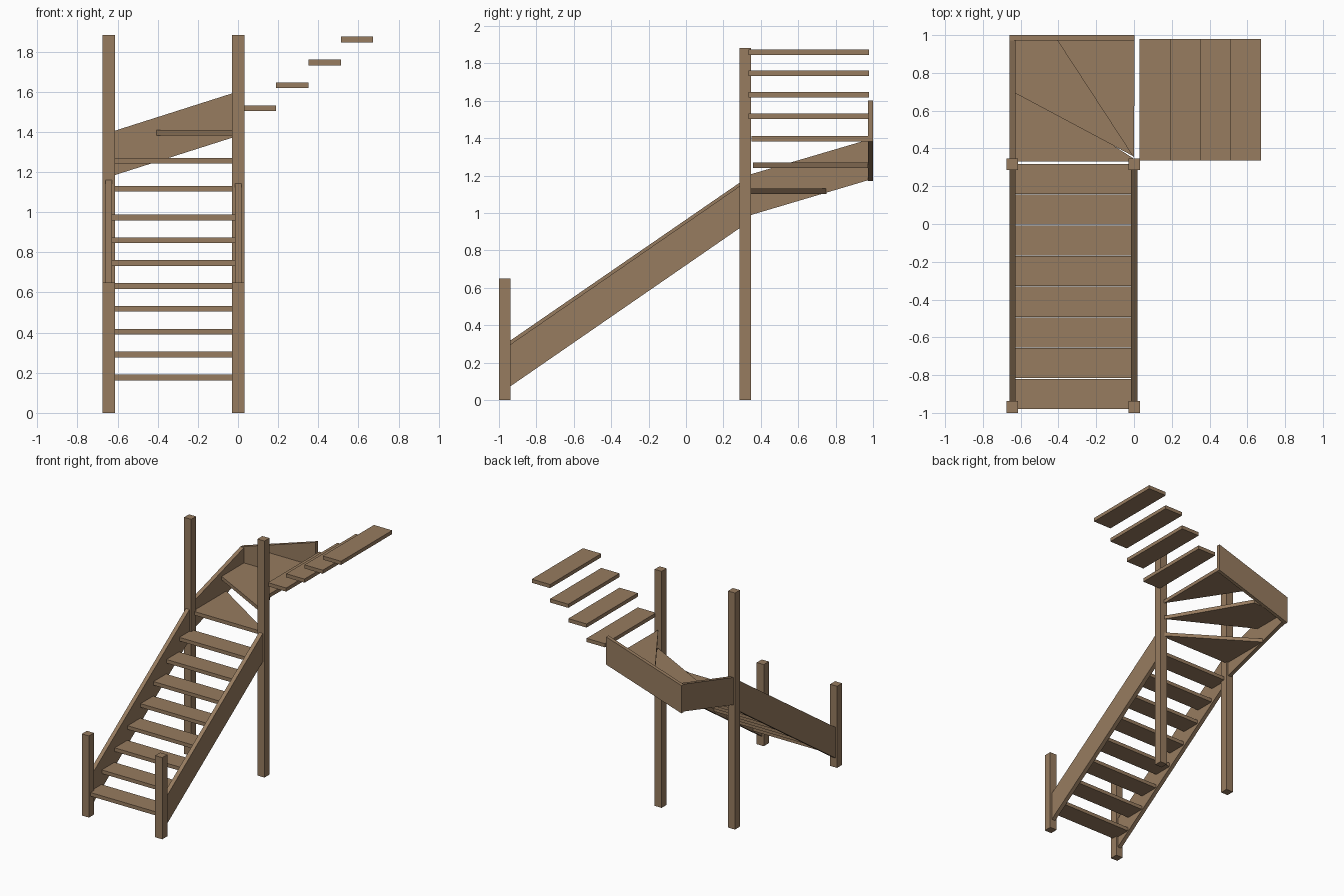
import bpy, bmesh
from mathutils import Vector

if "Cube" in bpy.data.objects:
    bpy.data.objects.remove(bpy.data.objects["Cube"])

wood = bpy.data.materials.new("brown wood")
wood.diffuse_color = (0.31, 0.2, 0.115, 1)
wood.use_nodes = True
wood.node_tree.nodes["Principled BSDF"].inputs["Base Color"].default_value = wood.diffuse_color


def prism(name, outline, offset):
    """Extrude a planar outline of 3D points along an offset vector."""
    bm = bmesh.new()
    lower = [bm.verts.new(p) for p in outline]
    upper = [bm.verts.new(Vector(p) + Vector(offset)) for p in outline]
    n = len(outline)
    bm.faces.new(lower)
    bm.faces.new(upper[::-1])
    for i in range(n):
        j = (i + 1) % n
        bm.faces.new((lower[j], lower[i], upper[i], upper[j]))
    bmesh.ops.recalc_face_normals(bm, faces=bm.faces)
    mesh = bpy.data.meshes.new(name)
    bm.to_mesh(mesh)
    bm.free()
    mesh.materials.append(wood)
    obj = bpy.data.objects.new(name, mesh)
    bpy.context.collection.objects.link(obj)
    return obj


def tread(name, plan, z, thick=0.029):
    return prism(name, [(x, y, z - thick / 2) for x, y in plan], (0, 0, thick))


def rect(x0, x1, y0, y1):
    return [(x0, y0), (x1, y0), (x1, y1), (x0, y1)]


def side_board(name, x0, x1, y0, y1, low0, high0, low1, high1):
    return prism(name, [(x0, y0, low0), (x0, y1, low1), (x0, y1, high1), (x0, y0, high0)],
                 (x1 - x0, 0, 0))


# Newel posts: short in front, tall at the turn
for side, x0, x1 in (("left", -0.675, -0.613), ("right", -0.029, 0.033)):
    for place, y0, y1, top in (("front", -1.0, -0.937, 0.65), ("turn", 0.286, 0.348, 1.883)):
        prism(f"{side}_{place}_post", [(x, y, 0) for x, y in rect(x0, x1, y0, y1)], (0, 0, top))

# Sloping side boards of the lower flight
side_board("right_stringer", -0.015, 0.018, -0.945, 0.29, 0.069, 0.293, 0.921, 1.146)
side_board("left_stringer", -0.66, -0.628, -0.945, 0.29, 0.069, 0.314, 0.921, 1.164)

# Boards around the turn
side_board("left_turn_stringer", -0.66, -0.628, 0.34, 0.974, 0.987, 1.205, 1.175, 1.392)
prism("back_turn_stringer",
      [(-0.66, 0.972, 1.17), (0.003, 0.972, 1.381), (0.003, 0.972, 1.602), (-0.66, 0.972, 1.391)],
      (0, 0.028, 0))

# Lower flight treads
for i in range(8):
    y = -0.979 + 0.1626 * i
    tread(f"lower_tread_{i + 1}", rect(-0.632, -0.012, y, y + 0.159), 0.177 + 0.1138 * i)

# Winder treads fanning around the right turn post
tread("winder_tread_1", [(-0.63, 0.331), (0, 0.331), (0, 0.345), (-0.63, 0.75)], 1.117)
tread("winder_tread_2",
      [(-0.63, 0.693), (0, 0.357), (-0.36, 0.974), (-0.63, 0.974)], 1.256)
tread("winder_tread_3", [(-0.407, 0.974), (0, 0.35), (0.003, 0.974)], 1.396)

# Upper flight treads
for i in range(4):
    x = 0.029 + 0.161 * i
    tread(f"upper_tread_{i + 1}", rect(x, x + 0.161, 0.335, 0.979), 1.518 + 0.114 * i)
